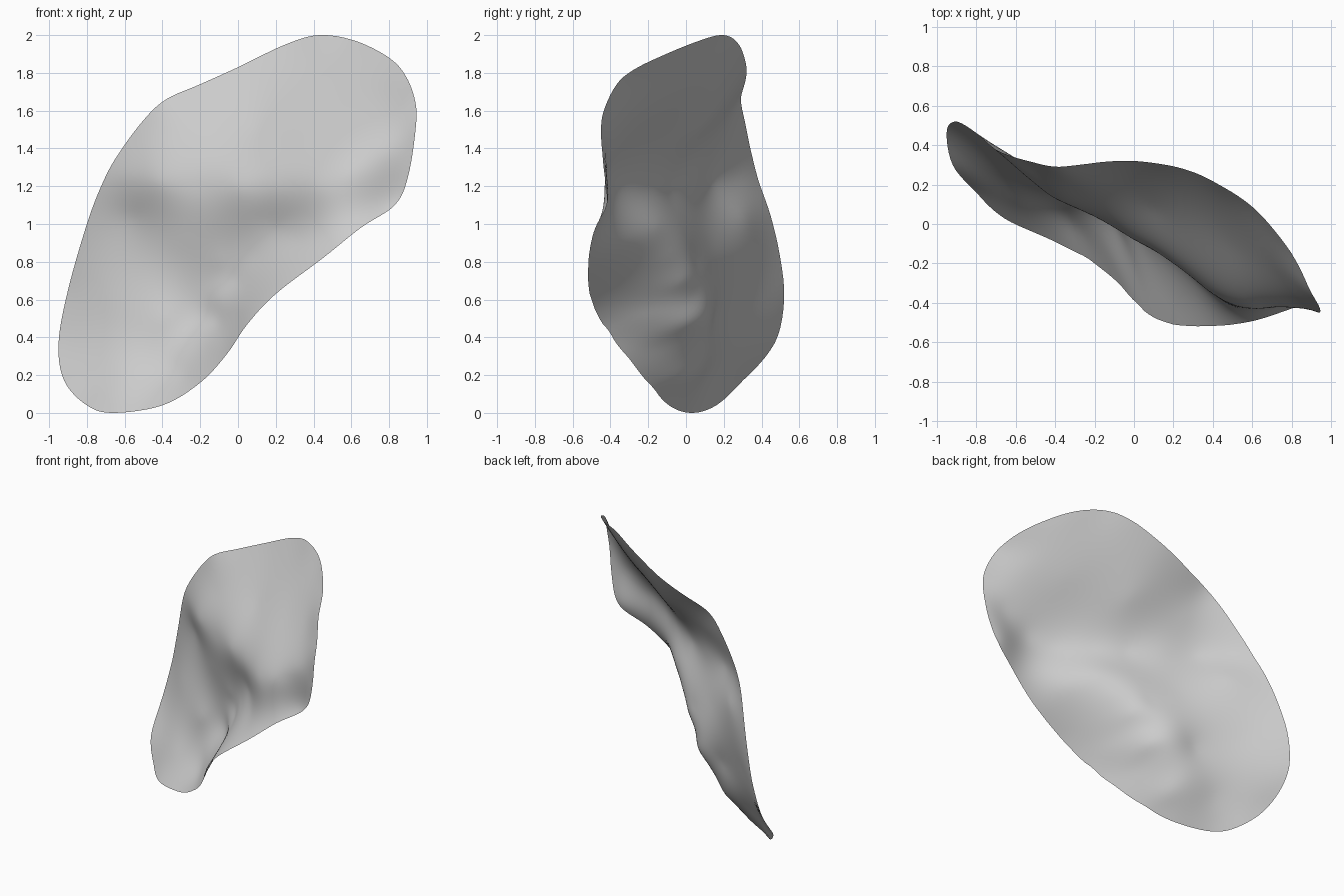
import bpy, bmesh, math

cube = bpy.data.objects.get("Cube")
if cube:
    bpy.data.objects.remove(cube)

STEPS, RINGS = 6, 32
CENTRE = (0.0, 1.03)

# Rim of the sheet, counter-clockwise from the lowest point: x, y, z
RIM = [
    (-.66, .03, 0), (-.4, -.09, .04), (-.2, -.2, .16), (-.06, -.32, .31), (.05, -.44, .47),
    (.2, -.51, .63), (.45, -.515, .82), (.65, -.48, .98), (.83, -.42, 1.1), (.9, -.43, 1.25),
    (.94, -.45, 1.5), (.94, -.42, 1.64), (.89, -.33, 1.78), (.8, -.15, 1.88), (.62, .07, 1.97),
    (.43, .2, 2), (.25, .28, 1.95), (0, .32, 1.83), (-.2, .31, 1.74), (-.38, .29, 1.66),
    (-.5, .31, 1.55), (-.64, .35, 1.36), (-.72, .39, 1.21), (-.8, .46, 1), (-.9, .52, .65),
    (-.95, .47, .37), (-.92, .3, .17), (-.8, .16, .04),
]

# Depth of the folds inside the rim
FOLD = [
    (-.58, .27, 1.25), (-.42, .14, 1.22), (-.2, .04, 1.2), (0, -.08, 1.2),
    (.2, -.2, 1.2), (.41, -.36, 1.2), (.58, -.42, 1.26), (.78, -.42, 1.38),
]
HOLLOW = [
    (-.57, .31, 1.03), (-.3, .13, .9), (-.1, .05, .8), (-.1, .03, .6), (0, -.03, .69),
    (.1, -.1, .82), (.2, -.16, .98), (.32, -.31, .9),
]
CURL = [
    (-.3, -.02, .18), (-.12, -.14, .36), (0, -.23, .5), (.15, -.33, .68),
    (-.3, .06, .31), (-.2, .01, .37), (-.1, -.01, .47),
]
LOBES = [
    (-.7, .34, .6), (-.4, .15, .5), (-.6, .12, .2),
    (-.3, .17, 1.45), (.1, .07, 1.5), (.5, -.12, 1.6), (.75, -.27, 1.65),
]


def kernel(ax, az, bx, bz):
    d = (ax - bx) ** 2 + (az - bz) ** 2
    return d * math.log(d) if d > 1e-9 else 0.0


def solve(m, b):
    """Gaussian elimination with pivoting."""
    n = len(b)
    rows = [r[:] + [v] for r, v in zip(m, b)]
    for i in range(n):
        p = max(range(i, n), key=lambda k: abs(rows[k][i]))
        rows[i], rows[p] = rows[p], rows[i]
        for k in range(i + 1, n):
            f = rows[k][i] / rows[i][i]
            if f:
                rows[k] = [a - f * c for a, c in zip(rows[k], rows[i])]
    out = [0.0] * n
    for i in reversed(range(n)):
        rest = sum(rows[i][k] * out[k] for k in range(i + 1, n))
        out[i] = (rows[i][n] - rest) / rows[i][i]
    return out


def thin_plate(rim, inner):
    """Smooth depth y(x, z): follows the rim closely, the inner points loosely."""
    points = rim + inner
    n = len(points)
    slack = [.0002] * len(rim) + [.003] * len(inner)
    m = [[kernel(px, pz, qx, qz) + (slack[i] if i == j else 0)
          for j, (qx, _, qz) in enumerate(points)]
         + [1, px, pz] for i, (px, _, pz) in enumerate(points)]
    m += [[1] * n + [0] * 3, [p[0] for p in points] + [0] * 3, [p[2] for p in points] + [0] * 3]
    w = solve(m, [p[1] for p in points] + [0] * 3)
    return lambda x, z: (w[n] + w[n + 1] * x + w[n + 2] * z
                         + sum(c * kernel(x, z, p[0], p[2]) for c, p in zip(w, points)))


def smooth_loop(points, steps):
    """Closed Catmull-Rom curve."""
    out, n = [], len(points)
    for i in range(n):
        a, b, c, d = (points[(i + k) % n] for k in (-1, 0, 1, 2))
        for s in range(steps):
            t = s / steps
            out.append([.5 * (2 * b[k] + (c[k] - a[k]) * t
                              + (2 * a[k] - 5 * b[k] + 4 * c[k] - d[k]) * t * t
                              + (3 * b[k] - a[k] - 3 * c[k] + d[k]) * t ** 3) for k in range(3)])
    return out


# Wavy sheet: rings shrinking from the rim to the centre
loop = smooth_loop(RIM, STEPS)
depth = thin_plate(loop[::STEPS // 2], FOLD + HOLLOW + CURL + LOBES)
cx, cz = CENTRE
bm = bmesh.new()
middle = bm.verts.new((cx, depth(cx, cz), cz))
rings = []
for r in range(1, RINGS + 1):
    f = r / RINGS
    ring = []
    for px, _, pz in loop:
        x, z = cx + (px - cx) * f, cz + (pz - cz) * f
        ring.append(bm.verts.new((x, depth(x, z), z)))
    rings.append(ring)
count = len(loop)
for i in range(count):
    j = (i + 1) % count
    bm.faces.new((middle, rings[0][i], rings[0][j]))
    for inner, outer in zip(rings, rings[1:]):
        bm.faces.new((inner[i], outer[i], outer[j], inner[j]))
for face in bm.faces:
    face.smooth = True

mesh = bpy.data.meshes.new("wavy_sheet")
bm.to_mesh(mesh)
bm.free()
sheet = bpy.data.objects.new("wavy_sheet", mesh)
bpy.context.collection.objects.link(sheet)

# Plain grey material
grey = bpy.data.materials.new("light_grey")
grey.use_nodes = True
colour = (.6, .6, .6, 1)
grey.diffuse_color = colour
grey.node_tree.nodes["Principled BSDF"].inputs["Base Color"].default_value = colour
mesh.materials.append(grey)
